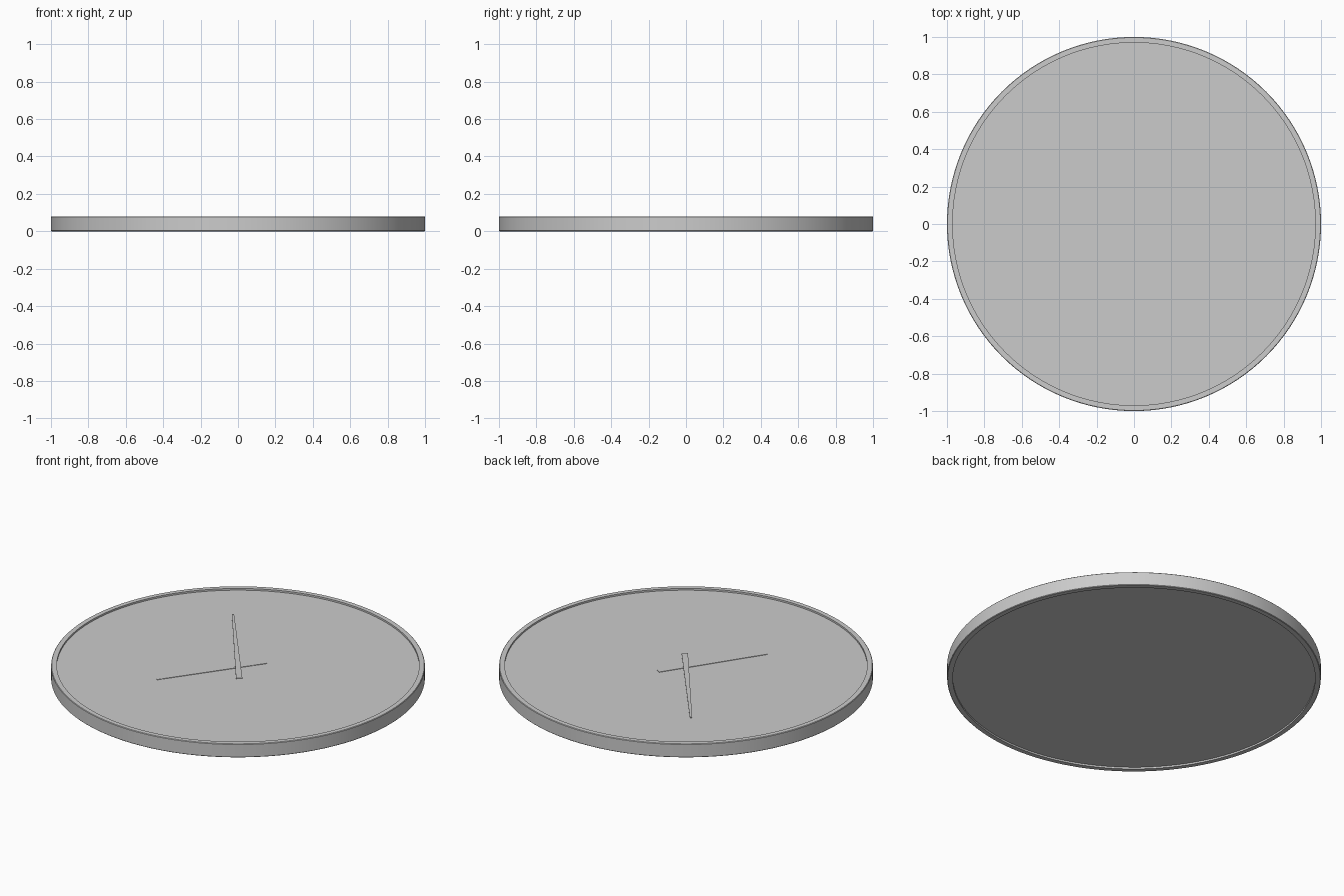
import bpy, bmesh, math
from mathutils import Vector

if "Cube" in bpy.data.objects:
    bpy.data.objects.remove(bpy.data.objects["Cube"])

SEGMENTS = 128


def make_object(name, bm):
    bmesh.ops.recalc_face_normals(bm, faces=bm.faces)
    mesh = bpy.data.meshes.new(name)
    bm.to_mesh(mesh)
    bm.free()
    obj = bpy.data.objects.new(name, mesh)
    bpy.context.collection.objects.link(obj)
    return obj


def lathe(name, profile):
    """Revolve a closed (radius, z) profile around the z axis."""
    bm = bmesh.new()
    rings = []
    for i in range(SEGMENTS):
        a = 2 * math.pi * i / SEGMENTS
        rings.append([bm.verts.new((r * math.cos(a), r * math.sin(a), z)) for r, z in profile])
    n = len(profile)
    for i in range(SEGMENTS):
        p, q = rings[i], rings[(i + 1) % SEGMENTS]
        for j in range(n):
            k = (j + 1) % n
            bm.faces.new((p[j], q[j], q[k], p[k]))
    return make_object(name, bm)


def hand(name, tip, tail_length, z0, z1):
    """Tapered bar pointing from the centre to tip, with a short counterweight tail."""
    tip = Vector(tip)
    along = tip.normalized()
    side = Vector((-along.y, along.x))
    tail = -along * tail_length
    outline = [tail - side * 0.017, tip - side * 0.006, tip + side * 0.006, tail + side * 0.017]
    bm = bmesh.new()
    face = bm.faces.new([bm.verts.new((p.x, p.y, z0)) for p in outline])
    top = bmesh.ops.extrude_face_region(bm, geom=[face])
    verts = [v for v in top["geom"] if isinstance(v, bmesh.types.BMVert)]
    bmesh.ops.translate(bm, verts=verts, vec=(0, 0, z1 - z0))
    return make_object(name, bm)


# Outer rim with finely softened edges
b = 0.003
rim = lathe("rim", [(0.97, 0), (1 - b, 0), (1, b), (1, 0.08 - b), (1 - b, 0.08), (0.97, 0.08)])

# Dial, recessed slightly at front and back
bm = bmesh.new()
bmesh.ops.create_cone(bm, cap_ends=True, segments=SEGMENTS, radius1=0.971, radius2=0.971, depth=0.06)
bmesh.ops.translate(bm, verts=bm.verts, vec=(0, 0, 0.04))
dial = make_object("dial", bm)

# Hands, the long one lying over the short one
hand("hour_hand", (-0.264, -0.382), 0.16, 0.069, 0.0725)
hand("minute_hand", (-0.397, 0.520), 0.157, 0.0725, 0.0765)

# Smooth shading on the round parts
for obj in (rim, dial):
    bpy.ops.object.select_all(action='DESELECT')
    obj.select_set(True)
    bpy.context.view_layer.objects.active = obj
    bpy.ops.object.shade_smooth_by_angle(angle=math.radians(30))
